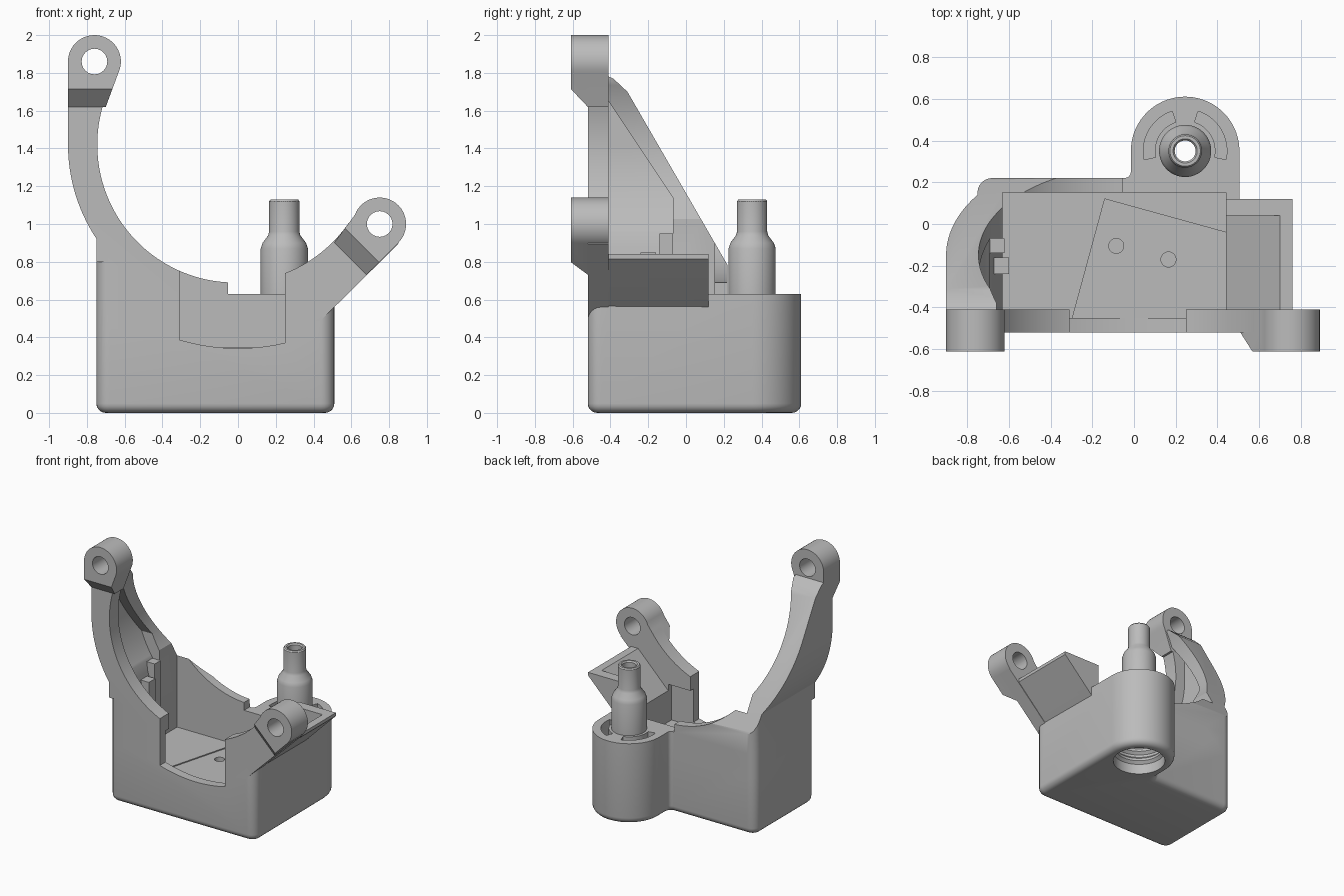
import bpy, bmesh
from math import sin, cos, acos, pi, radians, degrees
from mathutils import Matrix

old = bpy.data.objects.get("Cube")
if old:
    bpy.data.objects.remove(old, do_unlink=True)

grey = bpy.data.materials.new("plain grey")
grey.use_nodes = True
grey.diffuse_color = (0.5, 0.5, 0.5, 1)
grey.node_tree.nodes["Principled BSDF"].inputs["Base Color"].default_value = (0.5, 0.5, 0.5, 1)


def finish(bm, name):
    bmesh.ops.recalc_face_normals(bm, faces=bm.faces)
    mesh = bpy.data.meshes.new(name)
    bm.to_mesh(mesh)
    bm.free()
    mesh.materials.append(grey)
    ob = bpy.data.objects.new(name, mesh)
    bpy.context.collection.objects.link(ob)
    return ob


def arc(cx, cy, r, a0, a1, n=24):
    return [(cx + r * cos(radians(a0 + (a1 - a0) * i / n)),
             cy + r * sin(radians(a0 + (a1 - a0) * i / n))) for i in range(n + 1)]


def prism(name, pts, lo, hi, axis="y", round_low=0):
    """Extrude a flat outline along one axis, optionally rounding the low rim."""
    place = {"x": lambda p, t: (t, p[0], p[1]),
             "y": lambda p, t: (p[0], t, p[1]),
             "z": lambda p, t: (p[0], p[1], t)}[axis]
    bm = bmesh.new()
    a = [bm.verts.new(place(p, lo)) for p in pts]
    b = [bm.verts.new(place(p, hi)) for p in pts]
    low = bm.faces.new(a)
    bm.faces.new(b)
    for i in range(len(pts)):
        j = (i + 1) % len(pts)
        bm.faces.new((a[i], a[j], b[j], b[i]))
    bmesh.ops.recalc_face_normals(bm, faces=bm.faces)
    if round_low:
        bmesh.ops.bevel(bm, geom=list(low.edges), offset=round_low, segments=5,
                        profile=0.5, affect="EDGES")
    return finish(bm, name)


def box(name, x0, x1, y0, y1, z0, z1):
    return prism(name, [(x0, y0), (x1, y0), (x1, y1), (x0, y1)], z0, z1, "z")


def lathe(name, profile, cx, cy, n=48):
    """Spin a closed (radius, height) profile around a vertical axis."""
    bm = bmesh.new()
    rings = [[bm.verts.new((cx + r * cos(2 * pi * i / n), cy + r * sin(2 * pi * i / n), z))
              for i in range(n)] for r, z in profile]
    for k, ring in enumerate(rings):
        nxt = rings[(k + 1) % len(rings)]
        for i in range(n):
            j = (i + 1) % n
            bm.faces.new((ring[i], ring[j], nxt[j], nxt[i]))
    return finish(bm, name)


def combine(target, tool, operation):
    mod = target.modifiers.new("combine", "BOOLEAN")
    mod.operation, mod.object, mod.solver = operation, tool, "EXACT"
    bpy.context.view_layer.update()
    deps = bpy.context.evaluated_depsgraph_get()
    mesh = bpy.data.meshes.new_from_object(target.evaluated_get(deps))
    target.modifiers.clear()
    target.data = mesh
    bpy.data.objects.remove(tool, do_unlink=True)


def add(tool):
    combine(body, tool, "UNION")


def cut(tool):
    combine(body, tool, "DIFFERENCE")


CZ = 1.42             # height of the big cradle circle's centre
NX, NY = 0.245, 0.35  # spout axis


def ring_angle(x, r):
    """Angle on the lower half of the cradle circle at a given x."""
    return 360 - degrees(acos(x / r))


# Tub with rounded corners and the round spout housing at the back
outline = (arc(-0.68, -0.45, 0.07, 180, 270, 6) + arc(0.44, -0.45, 0.07, 270, 360, 6)
           + arc(NX, NY, 0.26, 0, 180, 36) + arc(-0.045, 0.25, 0.03, 0, -90, 4)
           + arc(-0.68, 0.15, 0.07, 90, 180, 6)[:-1] + [(-0.75, 0.15)])
body = prism("tub_body", outline, 0, 0.63, "z", 0.05)

# Curved left wall that carries the tall arm, sloped towards the back
wall_xz = ([(-0.75, 0.45)] + arc(0, CZ, 0.9, ring_angle(-0.75, 0.9), 180)
           + [(-0.9, 1.8), (-0.66, 1.8)]
           + arc(-0.015, CZ, 0.73, 152, 267, 48) + [(-0.05, 0.45)])
wall = prism("left_wall", wall_xz, -0.52, 0.22)
slope = [(-0.6, 0.4), (-0.6, 1.9), (-0.41, 1.9), (-0.41, 1.78), (-0.385, 1.77),
         (-0.31, 1.7), (0.21, 0.8), (0.3, 0.64), (0.3, 0.4)]
combine(wall, prism("slope_limit", slope, -1, 0.1, "x"), "INTERSECT")
# Round its lower corners to follow the tub
for sign, cy, top in ((1, 0.15, 0.925), (-1, -0.45, 0.8)):
    corner = ([(-0.78, cy + sign * 0.1), (-0.78, cy)]
              + arc(-0.68, cy, 0.07, 180, 180 - sign * 90, 6) + [(-0.68, cy + sign * 0.1)])
    combine(wall, prism("corner_cutter", corner, 0.4, top, "z"), "DIFFERENCE")
add(wall)

# Right arm plate
add(prism("right_arm", [(0.42, 0.47), (0.25, 0.45)]
          + arc(-0.015, CZ, 0.73, ring_angle(0.265, 0.73), 325)
          + [(0.64, 1.07), (0.85, 0.895), (0.51, 0.56)], -0.52, -0.41))

# Side chute with a slanted underside
add(prism("chute", [(0.44, 0.5), (0.51, 0.565), (0.76, 0.815), (0.76, 0.84), (0.44, 0.84)],
          -0.43, 0.12))


# Mounting lugs with a slanted underside where they step forward
def lug(name, x, z, turn, inner):
    side = arc(0, 0, 0.14, -25, 180, 28) + [(-0.14, -0.24), (inner, -0.24)]
    if turn:  # mirror so that the straight side faces outwards
        side = [(-px, pz) for px, pz in side]
    ob = prism(name, side, -0.61, -0.41)
    limit = [(-0.7, 0.3), (-0.7, -0.145), (-0.61, -0.145), (-0.52, -0.24),
             (-0.4, -0.24), (-0.4, 0.3)]
    combine(ob, prism("lug_limit", limit, -1, 1, "x"), "INTERSECT")
    ob.data.transform(Matrix.Translation((x, 0, z)) @ Matrix.Rotation(turn, 4, "Y"))
    add(ob)
    cut(prism("lug_hole", arc(x, z, 0.068, 0, 345, 23), -0.7, -0.3))


lug("tall_lug", -0.76, 1.86, 0, 0.06)
lug("right_lug", 0.75, 1.0, radians(45), 0.1)

# Inner cavity of the tub, and the deeper pocket inside the left wall
cut(box("cavity", -0.63, 0.44, -0.45, 0.15, 0.345, 0.63))
cut(box("cavity_top", -0.63, 0.44, -0.41, 0.15, 0.6, 1.1))
pocket = prism("pocket", [(-0.6, 0.6), (-0.68, 0.88)]
               + arc(0, CZ, 0.83, ring_angle(-0.69, 0.83), 180)
               + [(-0.83, 1.7), (0.2, 1.7), (0.2, 0.6)], -0.41, -0.07)
inner = [(-0.5, 0.45), (-0.5, 1.79), (-0.41, 1.65), (-0.07, 1.14), (0, 1.03), (0, 0.45)]
combine(pocket, prism("pocket_limit", inner, -1, 0.3, "x"), "INTERSECT")
cut(pocket)

# Chute trough leading into the cavity
cut(prism("trough", [(0.3, 0.46), (0.42, 0.56), (0.7, 0.84), (0.7, 0.95), (0.3, 0.95)],
          -0.41, 0.04))

# Front opening with a curved sill
cut(prism("front_opening", arc(0, CZ, 1.078, ring_angle(-0.31, 1.078), ring_angle(0.25, 1.078))
          + [(0.25, 1.0), (-0.31, 1.0)], -0.7, -0.4))

# Shallow skewed recess and two screw holes in the floor
cut(prism("floor_recess", [(-0.14, 0.12), (-0.295, -0.45), (0.44, -0.45), (0.44, -0.04)],
          0.337, 0.4, "z"))
for hx, hy in ((-0.085, -0.105), (0.165, -0.17)):
    cut(prism("floor_hole", arc(hx, hy, 0.036, 0, 345, 23), 0.28, 0.4, "z"))

# Threaded bore under the spout, and the two curved slots on top
bore = [(0.0005, -0.1), (0.19, -0.1), (0.19, 0.08)]
for k in range(4):
    z = 0.08 + 0.08 * k
    bore += [(0.17, z + 0.02), (0.17, z + 0.04), (0.19, z + 0.06), (0.19, z + 0.08)]
cut(lathe("bore", bore + [(0.19, 0.45), (0.0005, 0.45)], NX, NY))
for a0, a1 in ((-12, 72), (108, 192)):
    cut(prism("slot", arc(NX, NY, 0.2, a0, a1) + arc(NX, NY, 0.145, a1, a0), 0.5, 0.7, "z"))
cut(lathe("spout_bore", [(0.0005, 0.4), (0.05, 0.4), (0.05, 0.7), (0.0005, 0.7)], NX, NY))

# Hollow stepped spout
spout = lathe("spout", [(0.05, 0.6), (0.125, 0.6), (0.125, 0.87), (0.115, 0.9), (0.085, 0.94),
                        (0.08, 0.96), (0.08, 1.12), (0.073, 1.13), (0.058, 1.13), (0.05, 1.12)],
              NX, NY)

# Guide ribs on the inside of the left wall
ribs = [box("guide_rib_back", -0.69, -0.62, -0.14, -0.07, 0.345, 0.95),
        box("guide_rib_front", -0.69, -0.6, -0.24, -0.16, 0.345, 0.85)]

for ob in [body, spout] + ribs:
    bpy.ops.object.select_all(action="DESELECT")
    ob.select_set(True)
    bpy.context.view_layer.objects.active = ob
    bpy.ops.object.shade_smooth_by_angle(angle=radians(30))
